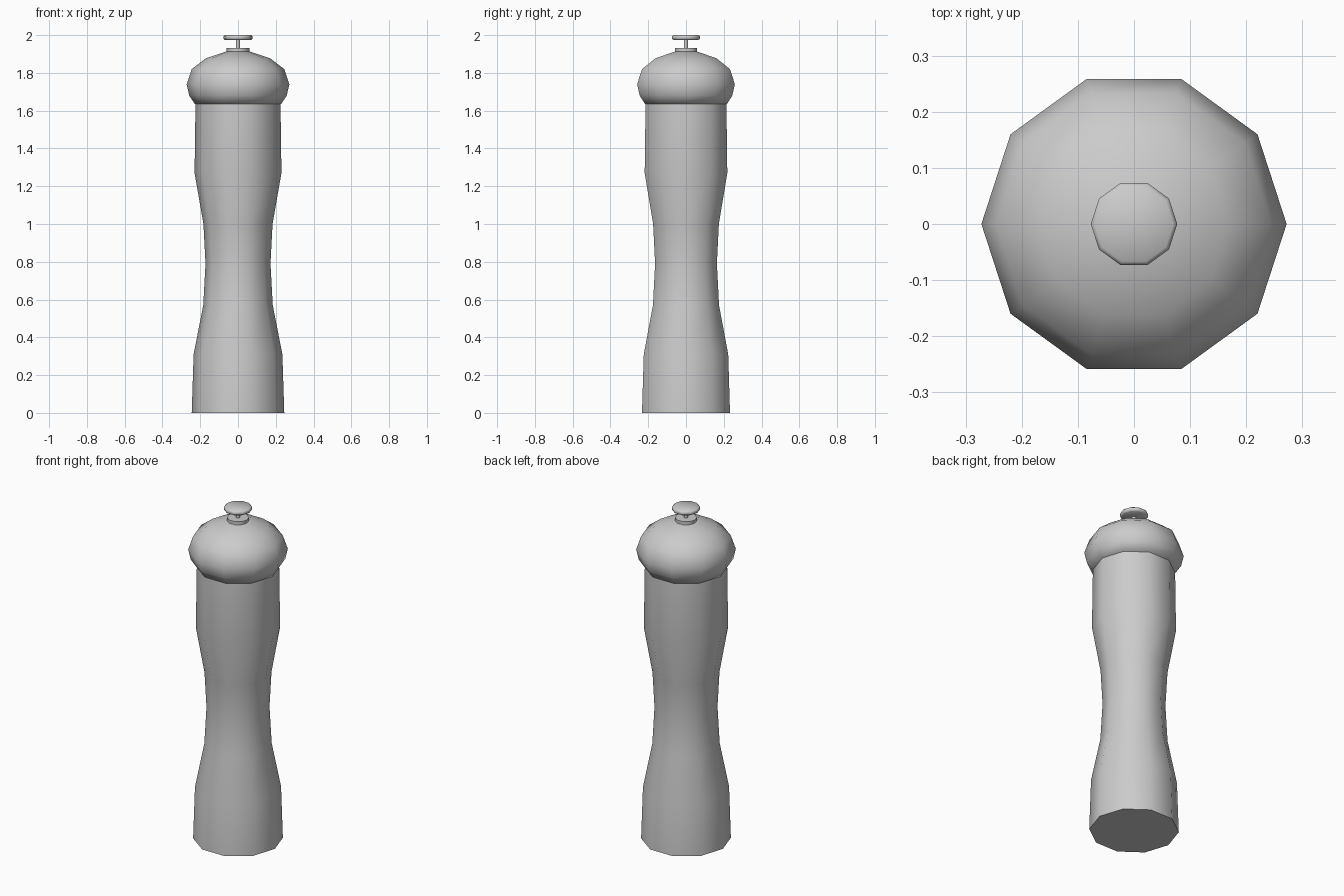
import bpy, bmesh, math

if "Cube" in bpy.data.objects:
    bpy.data.objects.remove(bpy.data.objects["Cube"])

SIDES = 10


def lathe(name, profile, angle=40):
    """Spin an (r, z) profile around the z axis, ten-sided and smooth shaded."""
    bm = bmesh.new()
    verts = [bm.verts.new((r, 0, z)) for r, z in profile]
    edges = [bm.edges.new(pair) for pair in zip(verts, verts[1:])]
    bmesh.ops.spin(bm, geom=verts + edges, cent=(0, 0, 0), axis=(0, 0, 1),
                   angle=math.tau, steps=SIDES, use_duplicate=False)
    bmesh.ops.remove_doubles(bm, verts=bm.verts, dist=1e-4)
    bmesh.ops.recalc_face_normals(bm, faces=bm.faces)
    mesh = bpy.data.meshes.new(name)
    bm.to_mesh(mesh)
    bm.free()
    obj = bpy.data.objects.new(name, mesh)
    bpy.context.collection.objects.link(obj)
    bpy.ops.object.select_all(action='DESELECT')
    obj.select_set(True)
    bpy.context.view_layer.objects.active = obj
    bpy.ops.object.shade_smooth_by_angle(angle=math.radians(angle))
    return obj


# Waisted body with a flat base
lathe("mill_body", [(0, 0), (0.245, 0), (0.235, 0.31), (0.184, 0.57),
                    (0.172, 0.79), (0.183, 1.0), (0.23, 1.27),
                    (0.225, 1.637), (0, 1.637)])

# Domed turning cap
lathe("mill_cap", [(0, 1.635), (0.228, 1.635), (0.258, 1.68), (0.272, 1.74),
                   (0.245, 1.82), (0.17, 1.877), (0.062, 1.913), (0, 1.913)], 60)

# Collar on top of the cap
lathe("collar", [(0.06, 1.905), (0.06, 1.932), (0, 1.932)])

# Thin threaded rod
lathe("rod", [(0.011, 1.93), (0.011, 1.98)])

# Flat adjusting knob
lathe("knob", [(0, 1.974), (0.068, 1.974), (0.077, 1.98), (0.077, 1.994),
               (0.07, 2.0), (0, 2.0)], 80)
